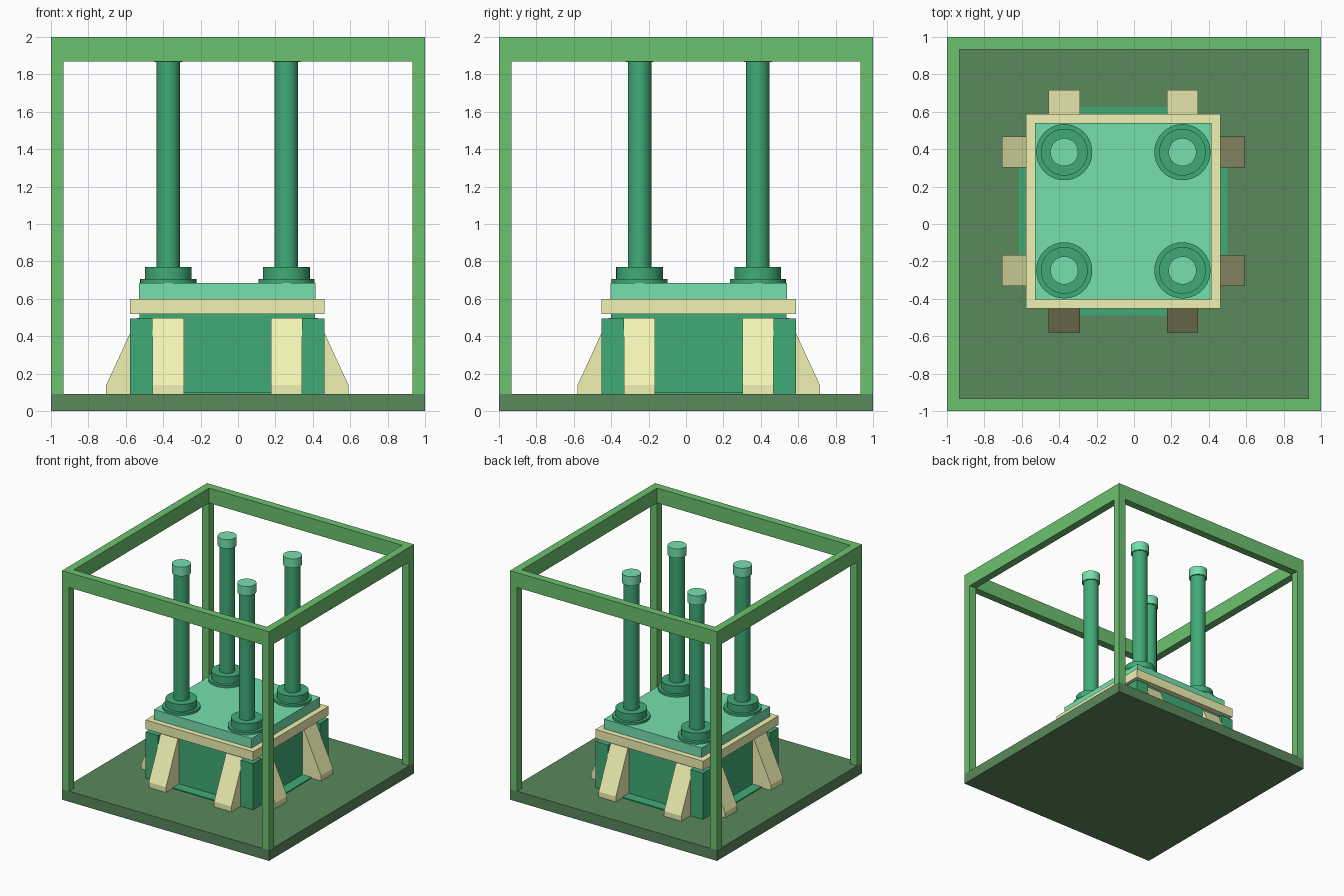
import bpy, bmesh
from math import pi
from mathutils import Matrix, Vector

if "Cube" in bpy.data.objects:
    bpy.data.objects.remove(bpy.data.objects["Cube"])

CX, CY = -0.057, 0.068      # centre of the machine on the floor plate


def material(name, rgb):
    m = bpy.data.materials.new(name)
    m.diffuse_color = [(c / 255) ** 2.2 for c in rgb] + [1]
    m.use_nodes = True
    m.node_tree.nodes["Principled BSDF"].inputs["Base Color"].default_value = m.diffuse_color
    return m


FLOOR = material("floor_green", (90, 135, 92))
FRAME = material("frame_green", (108, 192, 110))
DARK = material("dark_green", (66, 170, 118))
LIGHT = material("light_green", (117, 224, 172))
CREAM = material("cream", (242, 242, 178))


def finish(name, bm, mat):
    bmesh.ops.recalc_face_normals(bm, faces=bm.faces)
    me = bpy.data.meshes.new(name)
    bm.to_mesh(me)
    bm.free()
    me.materials.append(mat)
    ob = bpy.data.objects.new(name, me)
    bpy.context.collection.objects.link(ob)
    return ob


def box(name, x, y, z, mat):
    bm = bmesh.new()
    size = Vector((x[1] - x[0], y[1] - y[0], z[1] - z[0]))
    mid = Vector((sum(x) / 2, sum(y) / 2, sum(z) / 2))
    bmesh.ops.create_cube(bm, size=1, matrix=Matrix.Translation(mid) @ Matrix.Diagonal((*size, 1)))
    return finish(name, bm, mat)


def slab(name, half, z, mat):
    return box(name, (CX - half, CX + half), (CY - half, CY + half), z, mat)


def cylinder(name, x, y, r, z, mat):
    bm = bmesh.new()
    bmesh.ops.create_cone(bm, cap_ends=True, segments=40, radius1=r, radius2=r, depth=z[1] - z[0],
                          matrix=Matrix.Translation((x, y, sum(z) / 2)))
    ob = finish(name, bm, mat)
    bpy.ops.object.select_all(action='DESELECT')
    ob.select_set(True)
    bpy.context.view_layer.objects.active = ob
    bpy.ops.object.shade_smooth_by_angle()


def side_prism(name, profile, t0, t1, turn, mat):
    """Extrude an (outward, z) profile sideways, then turn it to one machine side."""
    bm = bmesh.new()
    face = bm.faces.new([bm.verts.new((r, t0, z)) for r, z in profile])
    new = bmesh.ops.extrude_face_region(bm, geom=[face])["geom"]
    bmesh.ops.translate(bm, vec=(0, t1 - t0, 0),
                        verts=[v for v in new if isinstance(v, bmesh.types.BMVert)])
    bm.transform(Matrix.Translation((CX, CY, 0)) @ Matrix.Rotation(turn * pi / 2, 4, 'Z'))
    finish(name, bm, mat)


# floor plate and cage
T = 0.067
box("floor_plate", (-1, 1), (-1, 1), (0, 0.092), FLOOR)
for s in (-1, 1):
    a = tuple(sorted((s, s * (1 - T))))
    box("top_rail_x", (-1, 1), a, (1.87, 2), FRAME)
    box("top_rail_y", a, (T - 1, 1 - T), (1.87, 2), FRAME)
    for t in (-1, 1):
        box("corner_post", a, tuple(sorted((t, t * (1 - T)))), (0.092, 1.87), FRAME)

# stacked body
slab("body", 0.47, (0.092, 0.52), DARK)
slab("cream_deck", 0.52, (0.52, 0.60), CREAM)
slab("top_deck", 0.472, (0.60, 0.685), LIGHT)

# sloped feet and floor lips on all four sides
foot = [(0.46, 0.092), (0.648, 0.092), (0.648, 0.138), (0.483, 0.497), (0.46, 0.497)]
lip = [(0.46, 0.092), (0.558, 0.092), (0.558, 0.1), (0.46, 0.1)]
for k in range(4):
    for c in (-0.316, 0.316):
        side_prism("sloped_foot", foot, c - 0.083, c + 0.083, k, CREAM)
    side_prism("floor_lip", lip, -0.233, 0.233, k, DARK)

# corner blocks and columns
for sx in (-1, 1):
    for sy in (-1, 1):
        box("corner_block", tuple(sorted((CX + sx * 0.40, CX + sx * 0.52))),
            tuple(sorted((CY + sy * 0.40, CY + sy * 0.52))), (0.092, 0.495), DARK)
        x, y = CX + sx * 0.316, CY + sy * 0.316
        cylinder("column_flange", x, y, 0.15, (0.685, 0.705), DARK)
        cylinder("column_collar", x, y, 0.125, (0.705, 0.77), DARK)
        cylinder("column_shaft", x, y, 0.063, (0.77, 1.865), DARK)
        cylinder("column_cap", x, y, 0.075, (1.865, 1.945), LIGHT)
